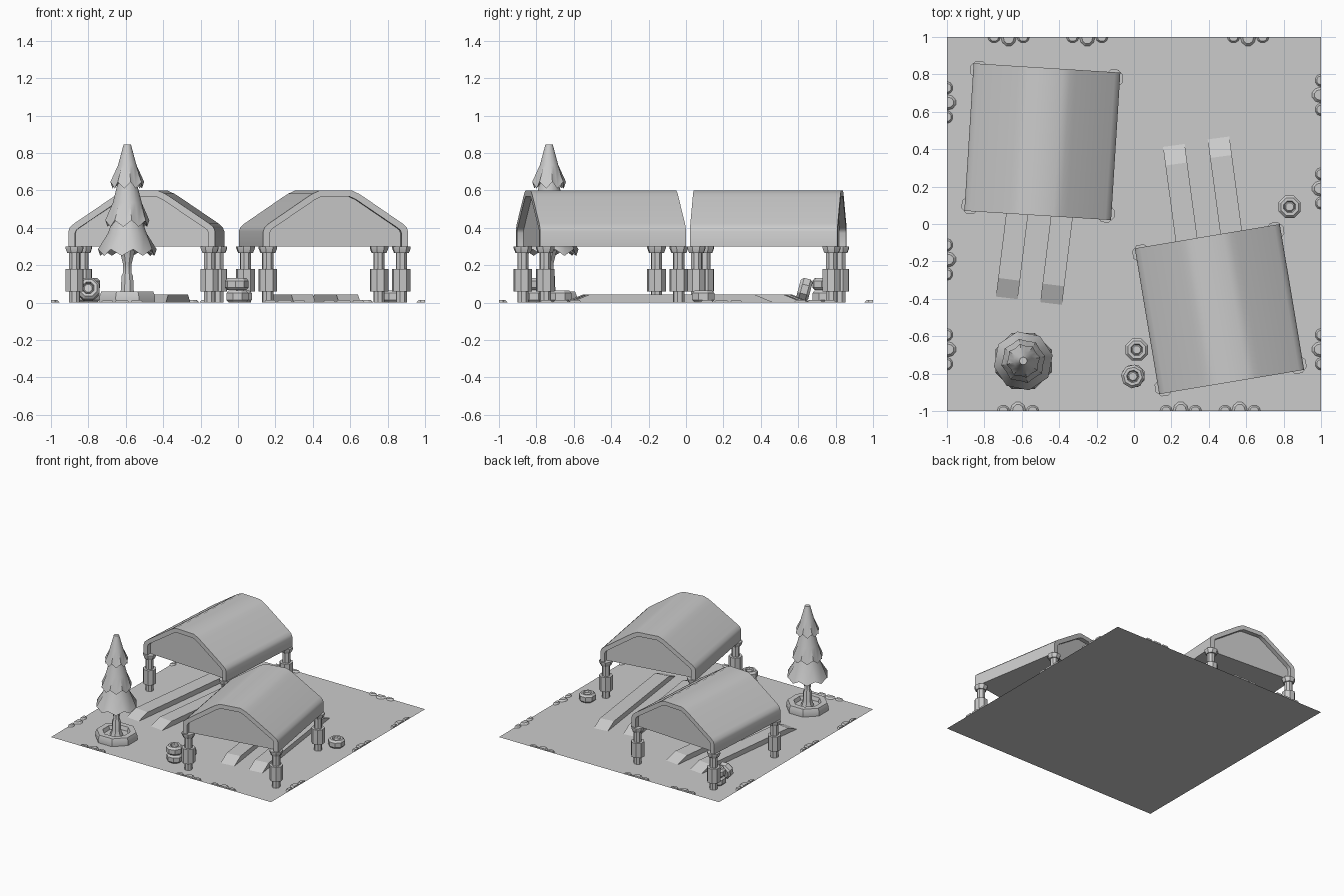
import bpy, bmesh
from math import sin, cos, pi, radians, atan2, hypot
from mathutils import Matrix, Vector

if "Cube" in bpy.data.objects:
    bpy.data.objects.remove(bpy.data.objects["Cube"])


def finish(bm, name, mat=None, angle=None):
    bmesh.ops.recalc_face_normals(bm, faces=bm.faces)
    me = bpy.data.meshes.new(name)
    bm.to_mesh(me)
    bm.free()
    ob = bpy.data.objects.new(name, me)
    bpy.context.collection.objects.link(ob)
    if mat is not None:
        ob.matrix_world = mat
    if angle:
        bpy.ops.object.select_all(action='DESELECT')
        ob.select_set(True)
        bpy.context.view_layer.objects.active = ob
        bpy.ops.object.shade_smooth_by_angle(angle=radians(angle))
    return ob


def lathe(name, profile, n, mat, angle=40, zigzag=None):
    """Revolve (radius, z) points; zigzag = {ring: (dr, dz)} offsets odd vertices."""
    bm = bmesh.new()
    rings = []
    for k, (r, z) in enumerate(profile):
        dr, dz = (zigzag or {}).get(k, (0, 0))
        rings.append([bm.verts.new(((r + dr * (i % 2)) * cos(2 * pi * (i + .5) / n),
                                    (r + dr * (i % 2)) * sin(2 * pi * (i + .5) / n),
                                    z + dz * (i % 2))) for i in range(n)])
    for a, b in zip(rings, rings[1:]):
        for i in range(n):
            j = (i + 1) % n
            bm.faces.new((a[i], a[j], b[j], b[i]))
    bm.faces.new(rings[0])
    bm.faces.new(rings[-1])
    return finish(bm, name, mat, angle)


def prism(name, pts, y0, y1, mat, angle=None):
    """Extrude an (x, z) outline along y."""
    bm = bmesh.new()
    f = bm.faces.new([bm.verts.new((x, y0, z)) for x, z in pts])
    res = bmesh.ops.extrude_face_region(bm, geom=[f])
    bmesh.ops.translate(bm, vec=(0, y1 - y0, 0),
                        verts=[v for v in res['geom'] if isinstance(v, bmesh.types.BMVert)])
    return finish(bm, name, mat, angle)


def place(x, y, z=0, rz=0, rx=0):
    return (Matrix.Translation((x, y, z)) @ Matrix.Rotation(radians(rz), 4, 'Z')
            @ Matrix.Rotation(radians(rx), 4, 'X'))


def mirrored(half):
    return half + [(-x, z) for x, z in reversed(half)]


# Ground
bm = bmesh.new()
bmesh.ops.create_grid(bm, x_segments=1, y_segments=1, size=1)
finish(bm, "ground")

# Canopies: arched shell, recessed filling and four posts
OUTER = mirrored([(.393, .3), (.393, .38), (.385, .402), (.363, .422), (.155, .563), (.125, .582), (.085, .6)])
INNER = mirrored([(.357, .3), (.357, .372), (.350, .388), (.335, .400), (.140, .531), (.112, .550), (.078, .566)])
POST = [(.031, 0), (.031, .06), (.051, .06), (.051, .18), (.031, .18),
        (.031, .265), (.041, .265), (.051, .29), (.051, .301)]


def canopy(label, x, y, rot):
    base = place(x, y, 0, rot)
    prism(label + "_canopy_shell", OUTER + INNER[::-1], -.395, .395, base, 40)
    prism(label + "_canopy_filling", INNER, -.36, .36, base, 40)
    for sx in (-1, 1):
        for sy in (-1, 1):
            lathe(label + "_canopy_post", POST, 8, base @ place(sx * .362, sy * .362), 30)


canopy("left", -.49, .44, -3.6)
canopy("right", .457, -.455, 9.5)


# Ramps: long low strips with sloping ends
def ramp(name, a, b, w=.117, h=.042, slope=.1):
    d = Vector(b) - Vector(a)
    L = d.length
    side = [(0, .001), (slope, h), (L - slope, h), (L, .001)]
    m = place(a[0], a[1], 0, 0) @ Matrix.Rotation(atan2(d.y, d.x), 4, 'Z')
    prism(name, side, -w / 2, w / 2, m)


ramp("left_ramp", (-.68, -.395), (-.55, .66))
ramp("left_ramp", (-.443, -.425), (-.313, .63))
ramp("right_ramp", (.213, .42), (.356, -.645))
ramp("right_ramp", (.452, .46), (.597, -.625))

# Tree in a round planter
T = place(-.592, -.732)
lathe("planter", [(.16, 0), (.162, .03), (.15, .06), (.105, .06), (.095, .03)], 8, T, 30)
lathe("tree_trunk", [(.05, .03), (.036, .07), (.034, .14), (.024, .16), (.026, .21), (.045, .28)], 8, T)
for name, z0, z1, r0, r1 in (("lower_branches", .285, .47, .16, .068),
                             ("middle_branches", .44, .645, .12, .05),
                             ("upper_branches", .645, .845, .092, .02)):
    zm = z0 + (z1 - z0) * .45
    rm = r1 + (r0 - r1) * .42
    lathe(name, [(r1 * .6, z0 + .04), (r0, z0), (rm, zm), (r1, z1)], 16, T, 50,
          {1: (-.012, -.035)})

# Tyres
TYRE = [(.03, 0), (.05, 0), (.064, .014), (.064, .05), (.05, .065), (.034, .065), (.028, .05), (.022, .056)]
for x, y, z, rz, rx in ((.015, -.672, 0, 0, 0), (-.003, -.812, 0, 0, 0), (-.006, -.815, .066, 15, 0),
                        (.832, .092, 0, 0, 0), (-.80, .735, 0, 0, 0), (-.80, .738, .066, 10, 0),
                        (-.80, .665, .062, 0, 75)):
    lathe("tyre", TYRE, 8, place(x, y, z, rz, rx), 30)


# Low tufts along the ground edges
def tuft(u, r, depth, rot):
    bm = bmesh.new()
    low = [bm.verts.new((u + r * cos(pi * i / 5), -1 + depth * sin(pi * i / 5), 0)) for i in range(6)]
    top = [bm.verts.new((u + .7 * r * cos(pi * i / 5), -1 + .75 * depth * sin(pi * i / 5), .013)) for i in range(6)]
    for i in range(6):
        j = (i + 1) % 6
        bm.faces.new((low[i], low[j], top[j], top[i]))
    bm.faces.new(top)
    bm.faces.new(low[::-1])
    finish(bm, "edge_tuft", Matrix.Rotation(radians(rot), 4, 'Z'))


# Edge coordinate of each clump: front, right, back, left
for rot, clumps in ((0, (-.62, .25, .565)), (90, (-.67, .19, .69)),
                    (180, (-.61, .25, .67)), (270, (-.65, .19, .67))):
    for u in clumps:
        tuft(u, .042, .05, rot)
        for s in (-1, 1):
            tuft(u + s * .078, .034, .032, rot)
